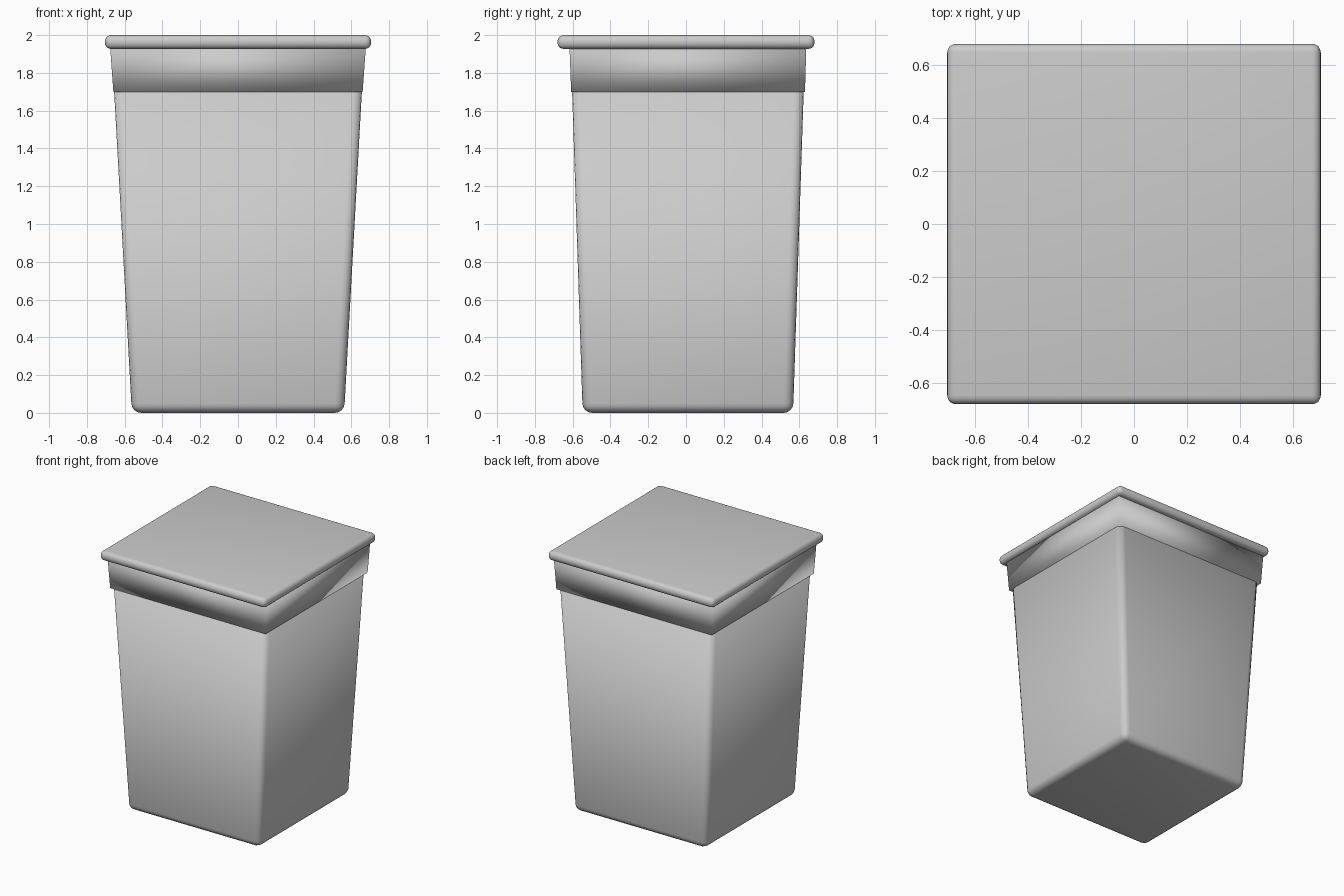
import bpy
import bmesh

if "Cube" in bpy.data.objects:
    bpy.data.objects.remove(bpy.data.objects["Cube"])


def tapered_box(name, bottom, top, bevel=0.0, segments=4, keep_top=False):
    """Box between two rectangles given as (half x, y min, y max, z)."""
    bm = bmesh.new()
    rings = []
    for hx, y0, y1, z in (bottom, top):
        rings.append([bm.verts.new(p) for p in
                      ((-hx, y0, z), (hx, y0, z), (hx, y1, z), (-hx, y1, z))])
    low, high = rings
    bm.faces.new(low[::-1])
    bm.faces.new(high)
    for i in range(4):
        j = (i + 1) % 4
        bm.faces.new((low[i], low[j], high[j], high[i]))
    if bevel:
        edges = [e for e in bm.edges
                 if not (keep_top and all(v in high for v in e.verts))]
        bmesh.ops.bevel(bm, geom=edges, offset=bevel, segments=segments,
                        profile=0.5, affect='EDGES', clamp_overlap=True)
    bmesh.ops.recalc_face_normals(bm, faces=bm.faces)
    for f in bm.faces:
        f.smooth = True
    mesh = bpy.data.meshes.new(name)
    bm.to_mesh(mesh)
    bm.free()
    obj = bpy.data.objects.new(name, mesh)
    bpy.context.collection.objects.link(obj)
    return obj


# Tapered container with rounded corners and base
tapered_box("bin_body", (0.562, -0.547, 0.567, 0.0),
            (0.664, -0.608, 0.628, 1.85), 0.05, 4, keep_top=True)

# Collar around the mouth, slightly proud of the body
tapered_box("rim_band", (0.66, -0.608, 0.63, 1.70),
            (0.677, -0.617, 0.637, 1.94))

# Flat overhanging lid with fully rounded edges
tapered_box("lid", (0.705, -0.68, 0.68, 1.927),
            (0.705, -0.68, 0.68, 2.0), 0.033, 5)
